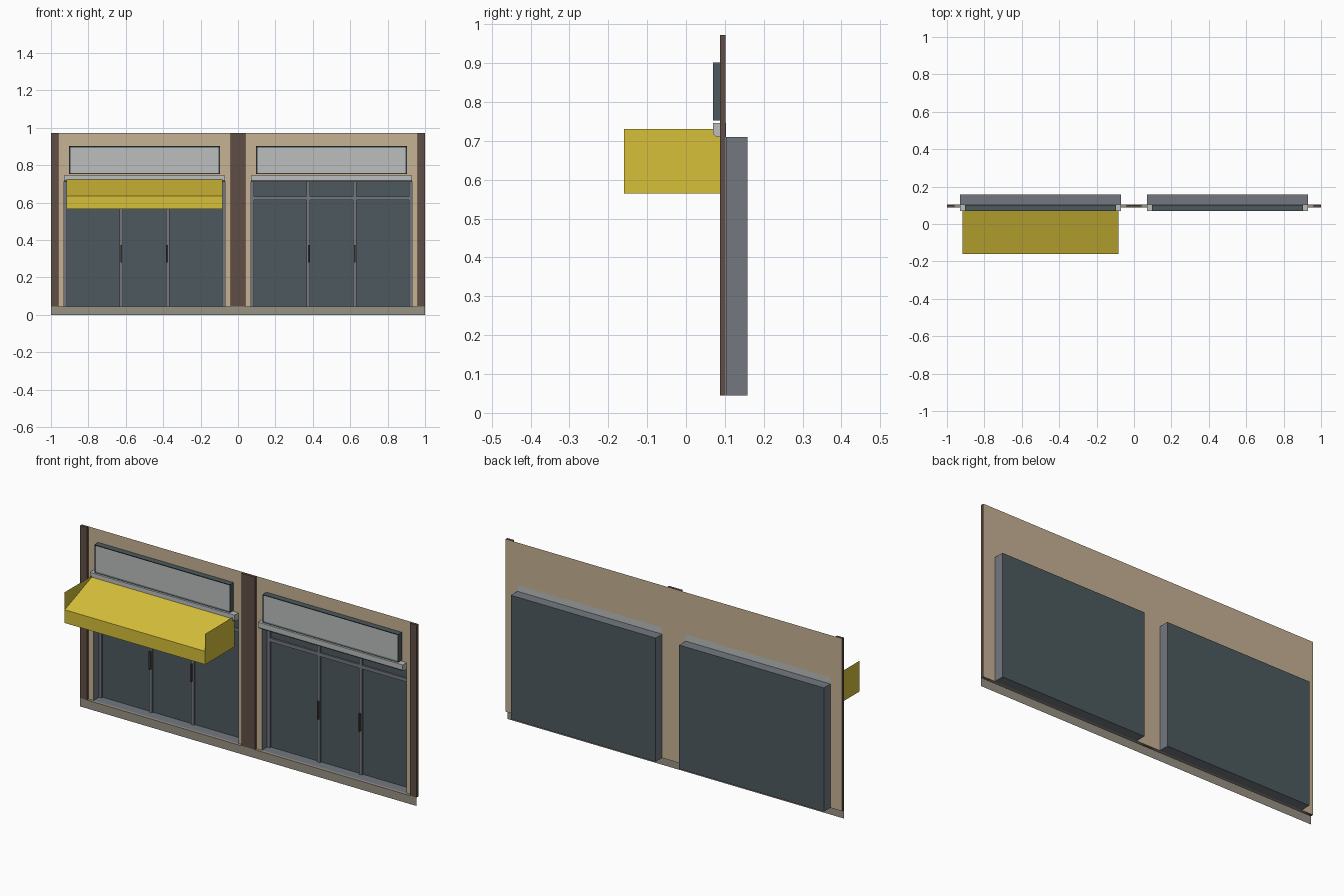
import bpy, bmesh

if "Cube" in bpy.data.objects:
    bpy.data.objects.remove(bpy.data.objects["Cube"])


def material(name, code):
    rgb = [int(code[i:i + 2], 16) / 255 for i in (0, 2, 4)]
    lin = [c / 12.92 if c <= 0.04045 else ((c + 0.055) / 1.055) ** 2.4 for c in rgb]
    m = bpy.data.materials.new(name)
    m.use_nodes = True
    m.diffuse_color = (*lin, 1)
    m.node_tree.nodes["Principled BSDF"].inputs["Base Color"].default_value = (*lin, 1)
    return m


YELLOW = material("yellow canvas", "D6C03A")
BEIGE = material("beige wall", "C6B294")
BROWN = material("brown pillar", "604F45")
SLATE = material("slate glass", "4D5A5E")
GREY = material("frame grey", "737880")
LIGHT = material("light grey", "BCBFBE")
STONE = material("stone base", "989284")
DARK = material("dark handle", "4A4242")


def finish(name, bm, *mats):
    me = bpy.data.meshes.new(name)
    bm.to_mesh(me)
    bm.free()
    for m in mats:
        me.materials.append(m)
    ob = bpy.data.objects.new(name, me)
    bpy.context.collection.objects.link(ob)
    return ob


def add_box(bm, x0, x1, y0, y1, z0, z1):
    vs = bmesh.ops.create_cube(bm, size=1)["verts"]
    for v in vs:
        v.co.x = x1 if v.co.x > 0 else x0
        v.co.y = y1 if v.co.y > 0 else y0
        v.co.z = z1 if v.co.z > 0 else z0


def box(name, mat, *ext):
    bm = bmesh.new()
    add_box(bm, *ext)
    return finish(name, bm, mat)


def add_face(bm, points):
    return bm.faces.new([bm.verts.new(p) for p in points])


def upright(bm, x0, x1, y, z0, z1):
    return add_face(bm, [(x0, y, z0), (x1, y, z0), (x1, y, z1), (x0, y, z1)])


def flat(bm, x0, x1, y0, y1, z):
    return add_face(bm, [(x0, y0, z), (x1, y0, z), (x1, y1, z), (x0, y1, z)])


def extrude_profile(name, mat, profile, x0, x1):
    bm = bmesh.new()
    f = add_face(bm, [(x0, y, z) for y, z in profile])
    ext = bmesh.ops.extrude_face_region(bm, geom=[f])["geom"]
    for v in ext:
        if isinstance(v, bmesh.types.BMVert):
            v.co.x = x1
    if f.is_valid and not any(g.normal.x < -0.5 for g in bm.faces if g is not f):
        f.normal_update()
    bmesh.ops.recalc_face_normals(bm, faces=bm.faces)
    return finish(name, bm, mat)


FRONT, WALL, BACK = 0.088, 0.103, 0.158
FLOOR, HEAD, TOP = 0.045, 0.71, 0.972
HALF = 0.43      # half width of a shop opening

# Wall sheet with two openings
bm = bmesh.new()
upright(bm, -1, 1, WALL, HEAD, TOP)
for x0, x1 in ((-1, -0.93), (-0.07, 0.07), (0.93, 1)):
    upright(bm, x0, x1, WALL, FLOOR, HEAD)
finish("wall", bm, BEIGE)

# Base strip with its narrow step
bm = bmesh.new()
upright(bm, -1, 1, FRONT, 0, FLOOR)
flat(bm, -1, 1, FRONT, WALL, FLOOR)
finish("base_strip", bm, STONE)

# Pillars
for name, x0, x1 in (("right_pillar", -1, -0.96), ("middle_pillar", -0.04, 0.04),
                     ("left_pillar", 0.96, 1)):
    box(name, BROWN, x0, x1, FRONT, WALL - 0.001, FLOOR, TOP)


def shop(side, cx):
    a, b = cx - HALF, cx + HALF

    # Recess lining
    bm = bmesh.new()
    flat(bm, a, b, WALL, BACK, FLOOR)
    flat(bm, a, b, WALL, BACK, HEAD).normal_flip()
    for x in (a, b):
        add_face(bm, [(x, WALL, FLOOR), (x, BACK, FLOOR), (x, BACK, HEAD), (x, WALL, HEAD)])
    finish(side + "_recess", bm, GREY)

    # Glazing across the back of the recess
    bm = bmesh.new()
    upright(bm, a, b, BACK, FLOOR, HEAD)
    finish(side + "_glazing", bm, SLATE)

    # Window frame: jambs, mullions and transom
    bm = bmesh.new()
    y0, y1 = BACK - 0.01, BACK - 0.001
    for s in (-1, 1):
        edge, mull = cx + s * (HALF - 0.008), cx + s * 0.125
        add_box(bm, edge - 0.008, edge + 0.008, y0, y1, FLOOR, HEAD)
        add_box(bm, mull - 0.009, mull + 0.009, y0, y1, FLOOR, HEAD)
    add_box(bm, a + 0.016, b - 0.016, y0 + 0.001, y1, 0.615, 0.634)
    finish(side + "_window_frame", bm, GREY)

    # Door handles
    bm = bmesh.new()
    for s in (-1, 1):
        x = cx + s * 0.123
        add_box(bm, x - 0.004, x + 0.004, y0 - 0.012, y0, 0.28, 0.375)
    finish(side + "_door_handles", bm, DARK)

    # Ledge with a chamfered lower edge
    extrude_profile(side + "_ledge", LIGHT,
                    [(WALL, 0.746), (0.07, 0.746), (0.07, 0.718), (0.077, HEAD), (WALL, HEAD)], a, b)

    # Sign box with a sunken blank panel
    bm = bmesh.new()
    add_box(bm, cx - 0.403, cx + 0.403, 0.07, WALL - 0.001, 0.752, 0.902)
    bm.normal_update()
    face = min(bm.faces, key=lambda f: f.calc_center_median().y)
    bmesh.ops.inset_region(bm, faces=[face], thickness=0.009)
    for v in face.verts:
        v.co.y += 0.004
    face.material_index = 1
    finish(side + "_sign", bm, SLATE, LIGHT)


shop("right", -0.5)
shop("left", 0.5)

# Awning: sloping canvas, front valance and square side panels
bm = bmesh.new()
a, b, out, low, lip, high = -0.918, -0.083, -0.16, 0.565, 0.636, 0.73
upright(bm, a, b, out, low, lip)
add_face(bm, [(a, out, lip), (b, out, lip), (b, FRONT, high), (a, FRONT, high)])
for x in (a, b):
    f = add_face(bm, [(x, out, low), (x, FRONT, low), (x, FRONT, high), (x, out, high)])
    if x == a:
        f.normal_flip()
finish("awning", bm, YELLOW)
